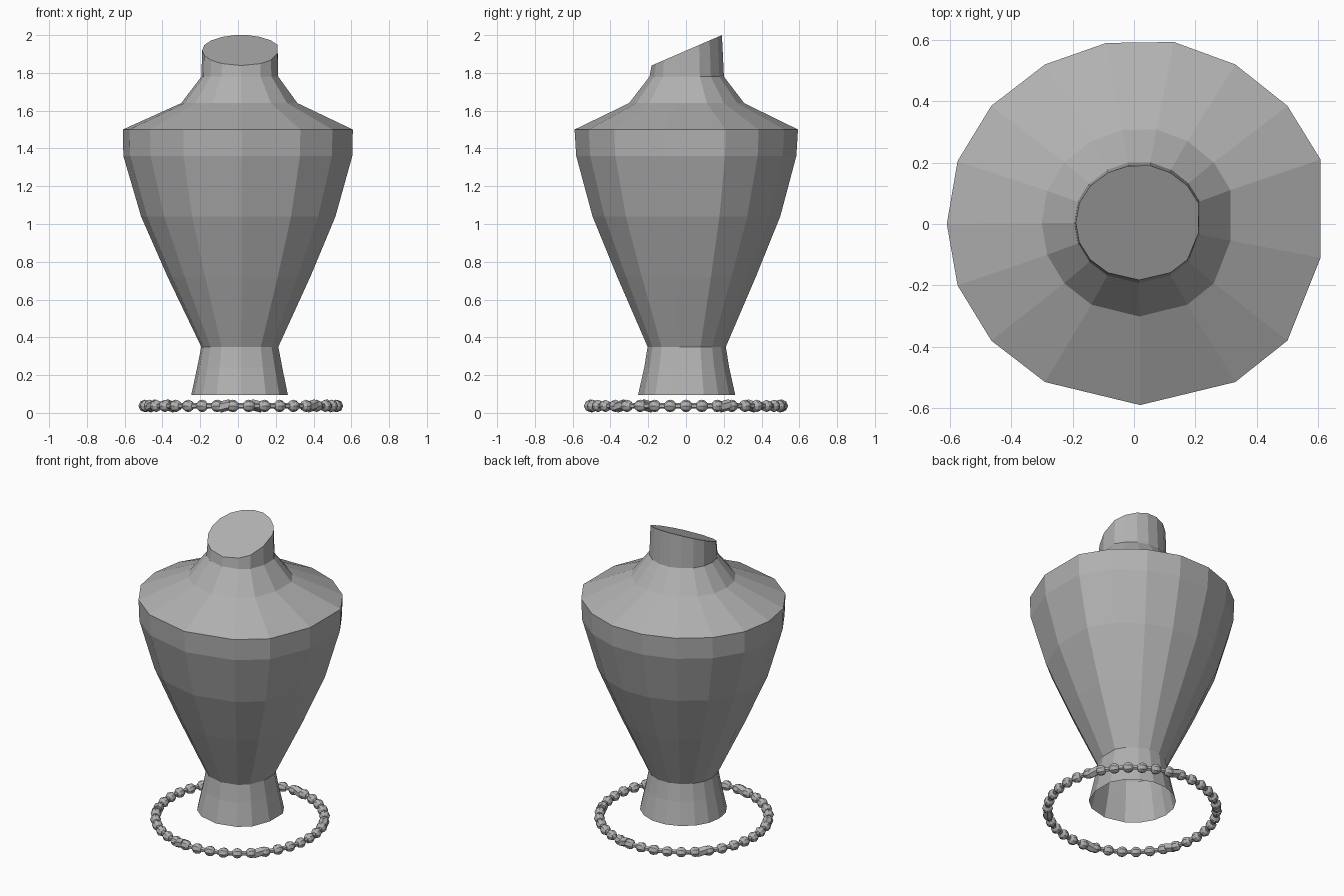
import bpy, bmesh, math
from mathutils import Matrix

if "Cube" in bpy.data.objects:
    bpy.data.objects.remove(bpy.data.objects["Cube"])

CX, CY = 0.015, 0.005
# uneven low-poly cross-section of the vase at its widest point
OUTLINE = [(-.09, .59), (-.29, .52), (-.465, .385), (-.575, .205), (-.61, 0), (-.575, -.2),
           (-.465, -.38), (-.29, -.515), (.02, -.59), (.33, -.515), (.5, -.38), (.608, -.11),
           (.608, .21), (.5, .385), (.33, .52), (.13, .593)]

grey = bpy.data.materials.new("mid_grey")
grey.diffuse_color = (.44, .44, .44, 1)
grey.use_nodes = True
grey.node_tree.nodes["Principled BSDF"].inputs["Base Color"].default_value = grey.diffuse_color


def finish(name, bm):
    mesh = bpy.data.meshes.new(name)
    bm.to_mesh(mesh)
    bm.free()
    mesh.materials.append(grey)
    ob = bpy.data.objects.new(name, mesh)
    bpy.context.collection.objects.link(ob)
    return ob


def loft(name, profile, slant_top=False):
    """Stack scaled outlines: profile rows are z, x scale, y scale."""
    bm = bmesh.new()
    rings = []
    for i, (z, sx, sy) in enumerate(profile):
        ring = []
        for x, y in OUTLINE:
            px, py = CX + (x - CX) * sx, CY + (y - CY) * sy
            pz = z
            if slant_top and i == len(profile) - 1:
                pz = 1.84 + (py + .18) / .37 * .16
            ring.append(bm.verts.new((px, py, min(pz, 2.0))))
        rings.append(ring)
    n = len(OUTLINE)
    for a, b in zip(rings, rings[1:]):
        for k in range(n):
            m = (k + 1) % n
            bm.faces.new((a[k], a[m], b[m], b[k]))
    if slant_top:
        bm.faces.new(rings[-1])
    return finish(name, bm)


# open foot, main body, shoulder, slanted neck with a flat lid
loft("foot", [(.095, .42, .435), (.24, .37, .38), (.35, .335, .35)])
loft("body", [(.35, .335, .35), (.72, .62, .62), (1.04, .845, .84), (1.36, .995, .985), (1.5, 1, 1)])
loft("shoulder", [(1.5, 1, 1), (1.64, .505, .515), (1.78, .334, .333)])
loft("neck", [(1.78, .334, .333), (1.9, .328, .315)], slant_top=True)

# ring of beads
COUNT, R, Z = 38, .509, .037
step = 2 * math.pi / COUNT


def on_ring(a):
    """Placement whose local z axis runs along the ring."""
    return (Matrix.Translation((CX + R * math.cos(a), R * math.sin(a), Z))
            @ Matrix.Rotation(a, 4, 'Z') @ Matrix.Rotation(math.pi / 2, 4, 'X'))


bm = bmesh.new()
for i in range(COUNT):
    bmesh.ops.create_uvsphere(bm, u_segments=8, v_segments=6, radius=.033, matrix=on_ring(step * i))
finish("beads", bm)

# thin links between the beads, with six chunky tilted spacers
bm = bmesh.new()
for i in range(COUNT):
    chunky = i % 19 in (2, 8, 14)
    r = .029 if chunky else .015
    tilt = Matrix.Rotation(.25 if chunky else 0, 4, 'X')
    bmesh.ops.create_cone(bm, cap_ends=True, segments=6, radius1=r, radius2=r, depth=.06,
                          matrix=on_ring(step * (i + .5)) @ tilt)
finish("bead_links", bm)
